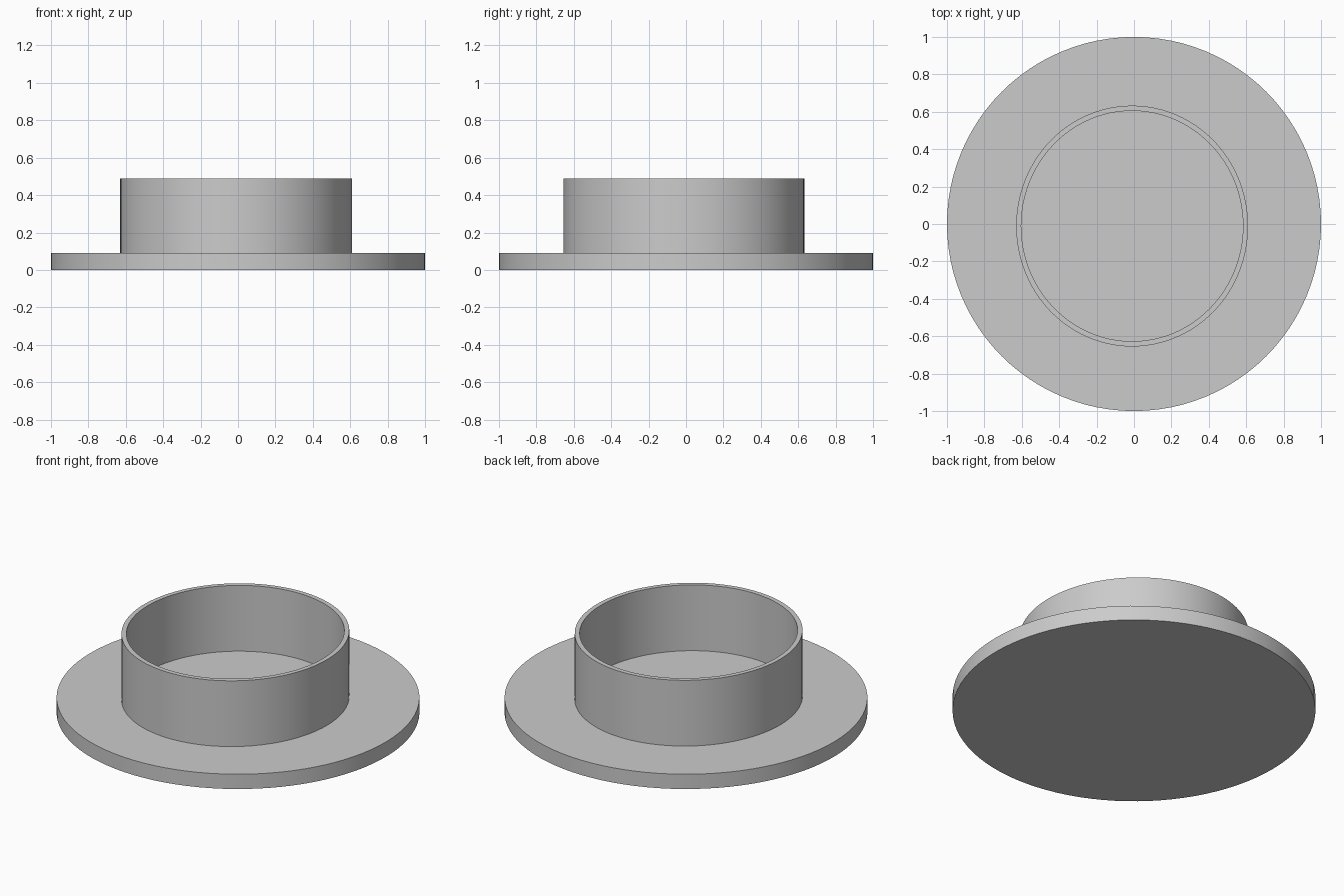
import bpy
import math

cube = bpy.data.objects.get("Cube")
if cube:
    bpy.data.objects.remove(cube, do_unlink=True)

SIDES = 96
PLATE_TOP = 0.09
RIM_TOP = 0.49

grey = bpy.data.materials.new("light_grey")
grey.use_nodes = True
grey.diffuse_color = (0.6, 0.6, 0.6, 1)
grey.node_tree.nodes["Principled BSDF"].inputs["Base Color"].default_value = (0.6, 0.6, 0.6, 1)


def ellipse(rx, ry, z, cx=0.0, cy=0.0):
    angles = [2 * math.pi * i / SIDES for i in range(SIDES)]
    return [(cx + rx * math.cos(a), cy + ry * math.sin(a), z) for a in angles]


def skin(name, rings, closed):
    """Joins rings with quads; closed loops back to the first, otherwise the ends are capped."""
    verts = [v for ring in rings for v in ring]
    faces = []
    count = len(rings)
    for r in range(count if closed else count - 1):
        a, b = r * SIDES, (r + 1) % count * SIDES
        for i in range(SIDES):
            j = (i + 1) % SIDES
            faces.append((a + i, a + j, b + j, b + i))
    if not closed:
        faces.append(tuple(reversed(range(SIDES))))
        faces.append(tuple(range((count - 1) * SIDES, count * SIDES)))
    mesh = bpy.data.meshes.new(name)
    mesh.from_pydata(verts, [], faces)
    mesh.materials.append(grey)
    obj = bpy.data.objects.new(name, mesh)
    bpy.context.collection.objects.link(obj)
    bpy.ops.object.select_all(action="DESELECT")
    obj.select_set(True)
    bpy.context.view_layer.objects.active = obj
    bpy.ops.object.shade_smooth_by_angle(angle=math.radians(30))
    return obj


# Round base plate
skin("base_plate", [ellipse(1, 1, 0), ellipse(1, 1, PLATE_TOP)], closed=False)

# Slightly oval open collar, a little off centre, with its foot sunk into the plate
centre = (-0.01, -0.011)
outer, inner = (0.62, 0.644), (0.593, 0.616)
foot = PLATE_TOP - 0.02
skin("collar", [
    ellipse(*outer, foot, *centre),
    ellipse(*outer, RIM_TOP, *centre),
    ellipse(*inner, RIM_TOP, *centre),
    ellipse(*inner, foot, *centre),
], closed=True)
